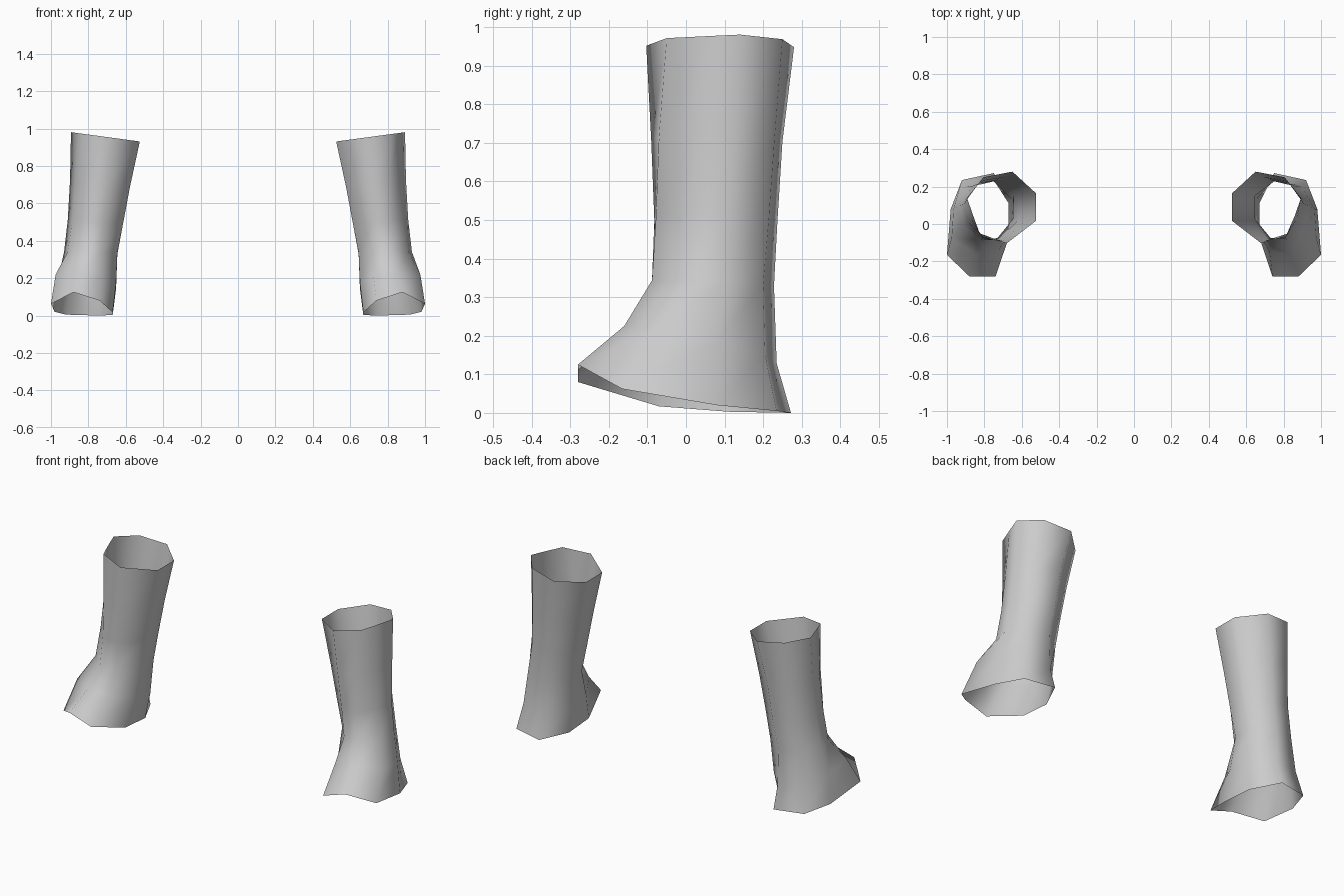
import bpy, bmesh

cube = bpy.data.objects.get("Cube")
if cube:
    bpy.data.objects.remove(cube, do_unlink=True)

# Plain grey cloth
grey = bpy.data.materials.new("grey")
grey.use_nodes = True
grey.diffuse_color = (0.6, 0.6, 0.6, 1)
bsdf = grey.node_tree.nodes["Principled BSDF"]
bsdf.inputs["Base Color"].default_value = (0.6, 0.6, 0.6, 1)
bsdf.inputs["Roughness"].default_value = 0.8

# Cross-sections, each ordered front-inner, front-outer, then round the outside
# to the heel and back along the inside
hem = [(.74, -.28), (.88, -.28), (1.0, -.165), (.98, .08),
       (.92, .235), (.75, .272), (.67, .11), (.67, -.07)]
hem_heights = [.08, .125, .062, .02, .005, 0, .003, .017]
instep = [(.725, -.15), (.85, -.16), (.975, -.075), (.965, .08),
          (.895, .205), (.75, .235), (.652, .13), (.652, -.02)]
ankle = [(.73, -.075), (.82, -.088), (.91, 0), (.93, .10),
         (.87, .20), (.75, .228), (.645, .15), (.645, .03)]
shin = [(.72, -.082), (.81, -.078), (.885, .01), (.91, .105),
        (.835, .215), (.72, .237), (.615, .15), (.615, .025)]
calf = [(.70, -.09), (.81, -.07), (.87, .025), (.898, .125),
        (.82, .23), (.695, .25), (.577, .155), (.577, .02)]
rim = [(.68, -.103), (.825, -.05), (.86, .045), (.893, .14),
       (.805, .25), (.65, .28), (.525, .165), (.525, .016)]


def tilted(points, z, slope_x, slope_y):
    """Lift a cross-section onto a tilted plane."""
    return [(x, y, z + slope_x * (x - .75) + slope_y * y) for x, y in points]


rings = [
    [(x, y, z) for (x, y), z in zip(hem, hem_heights)],
    tilted(instep, .18, .1, -.22),
    tilted(ankle, .338, .03, -.04),
    tilted(shin, .50, .08, 0),
    tilted(calf, .71, .11, 0),
    tilted(rim, .961, .135, 0),
]


def sleeve(name, side):
    """Open tube skinned through the rings; side is +1 for left, -1 for right."""
    bm = bmesh.new()
    loops = [[bm.verts.new((side * x, y, z)) for x, y, z in ring] for ring in rings]
    for low, high in zip(loops, loops[1:]):
        for i in range(8):
            j = (i + 1) % 8
            quad = [low[i], low[j], high[j], high[i]]
            bm.faces.new(quad if side > 0 else quad[::-1]).smooth = True
    mesh = bpy.data.meshes.new(name)
    bm.to_mesh(mesh)
    bm.free()
    mesh.materials.append(grey)
    bpy.context.collection.objects.link(bpy.data.objects.new(name, mesh))


sleeve("left_leg_sleeve", 1)
sleeve("right_leg_sleeve", -1)
